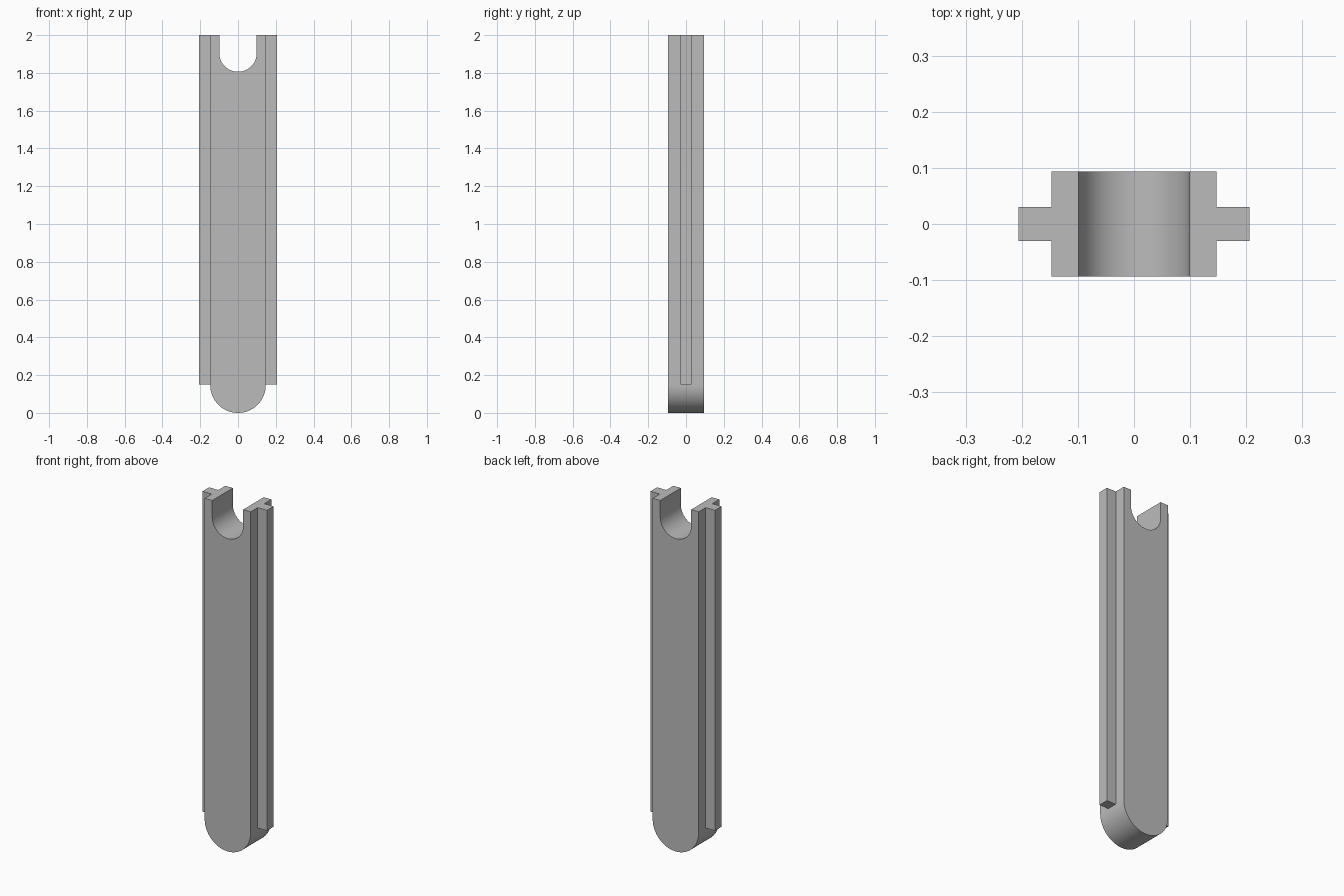
import bpy, bmesh
from math import cos, sin, pi

if "Cube" in bpy.data.objects:
    bpy.data.objects.remove(bpy.data.objects["Cube"], do_unlink=True)

TOP = 2.0
BODY_R, BODY_Y = 0.147, 0.094       # half width (and foot radius), half depth
NOTCH_R, NOTCH_Z = 0.099, 1.905     # notch radius and arc centre height
RAIL_X, RAIL_Y, RAIL_Z = 0.206, 0.03, 0.15
STEPS = 48

grey = bpy.data.materials.new("light grey")
grey.use_nodes = True
colour = (0.5, 0.5, 0.5, 1)
grey.diffuse_color = colour
grey.node_tree.nodes["Principled BSDF"].inputs["Base Color"].default_value = colour


def lower_arc(radius, centre_z):
    """Half circle from the left side, under the centre, to the right side."""
    angles = [pi + pi * i / STEPS for i in range(STEPS + 1)]
    return [(radius * cos(a), centre_z + radius * sin(a)) for a in angles]


def extrude_profile(name, profile, half_depth):
    """Solid made from an x-z outline extruded along y."""
    bm = bmesh.new()
    face = bm.faces.new([bm.verts.new((x, -half_depth, z)) for x, z in profile])
    moved = bmesh.ops.extrude_face_region(bm, geom=[face], use_keep_orig=True)["geom"]
    verts = [v for v in moved if isinstance(v, bmesh.types.BMVert)]
    bmesh.ops.translate(bm, verts=verts, vec=(0, 2 * half_depth, 0))
    bmesh.ops.recalc_face_normals(bm, faces=bm.faces)
    mesh = bpy.data.meshes.new(name)
    bm.to_mesh(mesh)
    bm.free()
    mesh.materials.append(grey)
    obj = bpy.data.objects.new(name, mesh)
    bpy.context.collection.objects.link(obj)
    return obj


# Bar with a rounded foot and a U-shaped notch in its top
outline = lower_arc(BODY_R, BODY_R) + [(BODY_R, TOP), (NOTCH_R, TOP)]
outline += lower_arc(NOTCH_R, NOTCH_Z)[::-1] + [(-NOTCH_R, TOP), (-BODY_R, TOP)]
body = extrude_profile("notched_bar", outline, BODY_Y)
bpy.ops.object.select_all(action='DESELECT')
body.select_set(True)
bpy.context.view_layer.objects.active = body
bpy.ops.object.shade_smooth_by_angle()

# Guide rails along both sides
for name, side in (("left_rail", 1), ("right_rail", -1)):
    inner, outer = side * BODY_R, side * RAIL_X
    extrude_profile(name, [(inner, RAIL_Z), (outer, RAIL_Z), (outer, TOP), (inner, TOP)], RAIL_Y)
